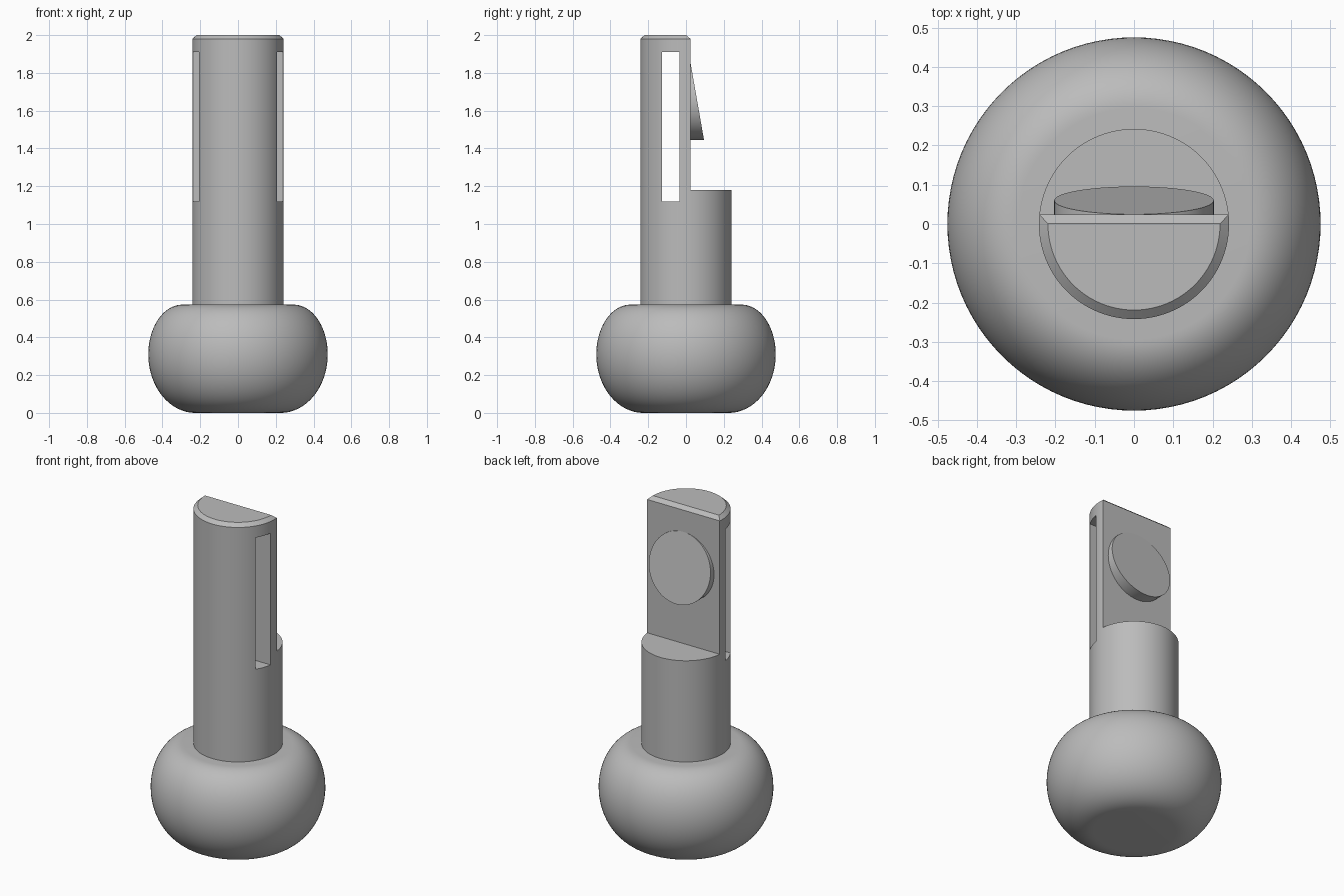
import bpy, bmesh, math

if "Cube" in bpy.data.objects:
    bpy.data.objects.remove(bpy.data.objects["Cube"])

grey = bpy.data.materials.new("plain grey")
grey.diffuse_color = (0.5, 0.5, 0.5, 1)
grey.use_nodes = True
grey.node_tree.nodes["Principled BSDF"].inputs["Base Color"].default_value = grey.diffuse_color


def make(name, bm):
    bmesh.ops.recalc_face_normals(bm, faces=bm.faces)
    mesh = bpy.data.meshes.new(name)
    bm.to_mesh(mesh)
    bm.free()
    mesh.materials.append(grey)
    ob = bpy.data.objects.new(name, mesh)
    bpy.context.collection.objects.link(ob)
    return ob


def lathe(name, profile, n=96):
    """Turn an (r, z) profile about z, with flat end caps."""
    bm = bmesh.new()
    rings = [[bm.verts.new((r * math.cos(2 * math.pi * i / n),
                            r * math.sin(2 * math.pi * i / n), z))
              for i in range(n)] for r, z in profile]
    for a, b in zip(rings, rings[1:]):
        for i in range(n):
            j = (i + 1) % n
            bm.faces.new((a[i], a[j], b[j], b[i]))
    bm.faces.new(rings[0][::-1])
    bm.faces.new(rings[-1])
    return make(name, bm)


def prism_x(name, profile, half=0.6):
    """Extrude a (y, z) outline along x."""
    bm = bmesh.new()
    a, b = ([bm.verts.new((x, y, z)) for y, z in profile] for x in (-half, half))
    n = len(profile)
    for i in range(n):
        j = (i + 1) % n
        bm.faces.new((a[i], a[j], b[j], b[i]))
    bm.faces.new(a[::-1])
    bm.faces.new(b)
    return make(name, bm)


def cut(ob, cutter):
    mod = ob.modifiers.new("cut", 'BOOLEAN')
    mod.operation, mod.solver, mod.object = 'DIFFERENCE', 'EXACT', cutter
    bpy.context.view_layer.objects.active = ob
    bpy.ops.object.modifier_apply(modifier=mod.name)
    bpy.data.objects.remove(cutter)


def smooth(ob):
    bpy.ops.object.select_all(action='DESELECT')
    ob.select_set(True)
    bpy.context.view_layer.objects.active = ob
    bpy.ops.object.shade_smooth_by_angle(angle=math.radians(25))


# Rounded knob: elliptical side, flat underside and softly rounded flat top
knob_profile = []
for i in range(25):
    t = math.radians(-90 + 90 * i / 24)
    knob_profile.append((0.225 + 0.25 * math.cos(t), 0.31 + 0.31 * math.sin(t)))
for i in range(1, 21):
    t = math.radians(90 * i / 20)
    knob_profile.append((0.295 + 0.18 * math.cos(t), 0.31 + 0.263 * math.sin(t)))
smooth(lathe("knob", knob_profile))

# Shaft with chamfered top, half cut away at the back, slot through the sides
shaft = lathe("shaft", [(0.242, 0.55), (0.242, 1.98), (0.219, 2.0)])
cut(shaft, prism_x("back_cutter", [(0.024, 1.18), (0.6, 1.18), (0.6, 2.1),
                                   (-0.114, 2.1), (0.024, 1.98)]))
cut(shaft, prism_x("slot_cutter", [(-0.128, 1.12), (-0.034, 1.12),
                                   (-0.034, 1.91), (-0.128, 1.91)]))
smooth(shaft)

# Round catch on the flat back, its face sloping outward toward the bottom
bm = bmesh.new()
n, r, zc = 72, 0.203, 1.647
inner, outer = [], []
for i in range(n):
    t = 2 * math.pi * i / n
    x, z = r * math.cos(t), zc + r * math.sin(t)
    inner.append(bm.verts.new((x, 0.005, z)))
    outer.append(bm.verts.new((x, 0.0245 + 0.071 * (zc + r - z) / (2 * r), z)))
for i in range(n):
    j = (i + 1) % n
    bm.faces.new((inner[i], inner[j], outer[j], outer[i]))
bm.faces.new(inner[::-1])
bm.faces.new(outer)
smooth(make("catch", bm))
